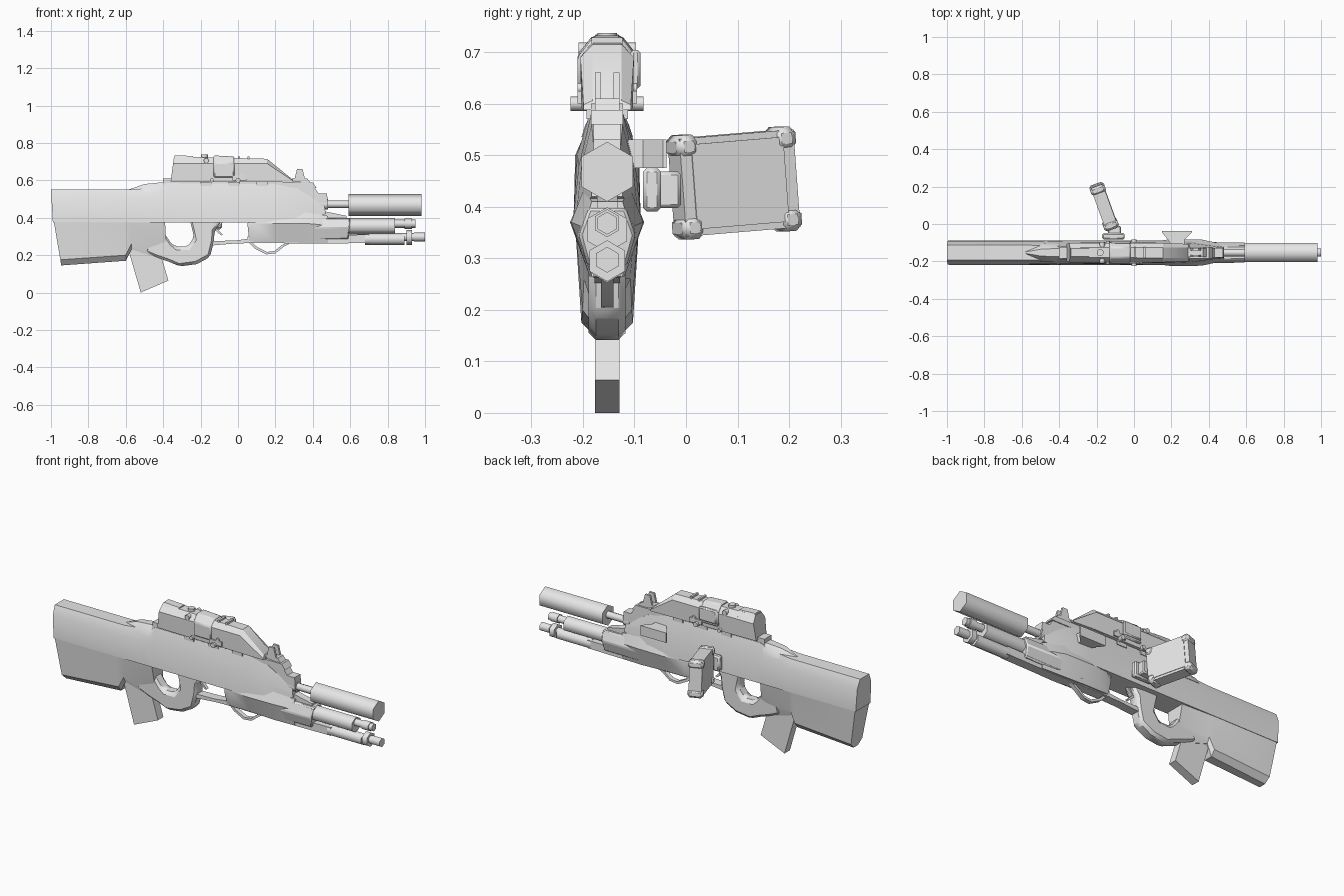
import bpy, bmesh, math
from mathutils import Matrix, Vector

CY = -0.153  # centre plane of the rifle
grey = bpy.data.materials.new("plain_grey")
grey.diffuse_color = (0.8, 0.8, 0.8, 1)


def finish(name, bm, angle=30, bevel=0):
    bmesh.ops.remove_doubles(bm, verts=bm.verts, dist=0.0005)
    bmesh.ops.recalc_face_normals(bm, faces=bm.faces)
    me = bpy.data.meshes.new(name)
    bm.to_mesh(me)
    bm.free()
    me.materials.append(grey)
    ob = bpy.data.objects.new(name, me)
    bpy.context.collection.objects.link(ob)
    if bevel:
        mod = ob.modifiers.new("bevel", "BEVEL")
        mod.width, mod.segments, mod.limit_method = bevel, 1, 'ANGLE'
    bpy.ops.object.select_all(action='DESELECT')
    ob.select_set(True)
    bpy.context.view_layer.objects.active = ob
    bpy.ops.object.shade_smooth_by_angle(angle=math.radians(angle))
    return ob


def rings(bm, loops, closed=False):
    vs = [[bm.verts.new(p) for p in lp] for lp in loops]
    n = len(vs[0])
    for a, b in zip(vs, vs[1:] + (vs[:1] if closed else [])):
        for i in range(n):
            bm.faces.new((a[i], a[(i + 1) % n], b[(i + 1) % n], b[i]))
    if not closed:
        bm.faces.new(vs[0])
        bm.faces.new(vs[-1])


def loft(name, stations, angle=30, bevel=0):
    """Stations: x low, x high, then z and half width of bottom, middle, top."""
    loops = []
    for xb, xt, zb, wb, zm, wm, zt, wt in stations:
        xm = xb + (xt - xb) * (zm - zb) / (zt - zb)
        half = [(xb, wb, zb), (xm, wm, zm), (xt, wt, zt)]
        loops.append([(x, CY + w, z) for x, w, z in half]
                     + [(x, CY - w, z) for x, w, z in reversed(half)])
    bm = bmesh.new()
    rings(bm, loops)
    return finish(name, bm, angle, bevel)


def prism(name, outline, half, y=CY, bevel=0):
    bm = bmesh.new()
    rings(bm, [[(x, y + s * half, z) for x, z in outline] for s in (-1, 1)])
    return finish(name, bm, 30, bevel)


def ribbon(name, pairs, half, bevel=0):
    bm = bmesh.new()
    rings(bm, [[(o[0], CY - half, o[1]), (o[0], CY + half, o[1]),
                (i[0], CY + half, i[1]), (i[0], CY - half, i[1])] for o, i in pairs])
    return finish(name, bm, 40, bevel)


def tube(name, start, end, r, sides=6, angle=65):
    a, b = Vector(start), Vector(end)
    d = (b - a).normalized()
    up = Vector((0, 0, 1)) if abs(d.z) < 0.9 else Vector((1, 0, 0))
    side = d.cross(up)
    bm = bmesh.new()
    rings(bm, [[p + r * (up * math.cos(t) + side * math.sin(t))
                for t in (2 * math.pi * k / sides for k in range(sides))] for p in (a, b)])
    return finish(name, bm, angle)


def xtube(name, x0, x1, z, r, sides=6):
    return tube(name, (x0, CY, z), (x1, CY, z), r, sides)


def box(name, size, matrix, bevel=0):
    bm = bmesh.new()
    bmesh.ops.create_cube(bm, size=1, matrix=matrix @ Matrix.Diagonal((*size, 1)))
    return finish(name, bm, 30, bevel)


# Main body and stock
loft("upper_body", [
    (-0.99, -1.0, .375, .065, .50, .062, .55, .040),
    (-0.57, -0.57, .375, .065, .50, .062, .55, .040),
    (-0.42, -0.42, .375, .065, .50, .060, .565, .036),
    (-0.38, -0.38, .375, .065, .50, .058, .585, .033),
    (0.20, 0.20, .375, .066, .48, .055, .58, .031),
    (0.31, 0.31, .385, .060, .48, .050, .56, .030),
    (0.47, 0.46, .42, .030, .445, .030, .47, .022)])
loft("lower_stock", [
    (-0.945, -0.985, .145, .020, .175, .050, .38, .063),
    (-0.60, -0.60, .17, .025, .20, .048, .38, .063),
    (-0.57, -0.57, .23, .030, .26, .045, .38, .062),
    (-0.38, -0.39, .17, .018, .26, .034, .38, .055)])
loft("cheek_bump", [
    (-0.58, -0.58, .535, .010, .542, .010, .552, .004),
    (-0.50, -0.50, .535, .050, .555, .040, .58, .018),
    (-0.42, -0.42, .535, .050, .560, .042, .588, .022),
    (-0.37, -0.37, .535, .040, .565, .036, .588, .022)], 45)

# Thumbhole grip, guard and trigger
ribbon("thumbhole_grip", [
    ((-.50, .215), (-.46, .375)), ((-.43, .185), (-.39, .31)), ((-.37, .165), (-.36, .268)),
    ((-.31, .14), (-.335, .246)), ((-.22, .152), (-.27, .246)), ((-.15, .19), (-.235, .295)),
    ((-.13, .27), (-.245, .34)), ((-.125, .33), (-.255, .38)), ((-.09, .38), (-.25, .40))],
    .036, .014)
ribbon("trigger_guard", [((-.16, .25), (-.16, .275)), ((-.02, .262), (-.02, .278)),
                         ((.08, .265), (.08, .29))], .025)
ribbon("trigger", [((-.09, .385), (-.07, .385)), ((-.13, .342), (-.113, .342)),
                   ((-.09, .305), (-.08, .31))], .009)
prism("magazine", [(-.64, .40), (-.578, .20), (-.52, 0), (-.372, .064), (-.41, .19), (-.46, .36)], .024)

# Top rail and front ramp
prism("top_rail", [(-.40, .56), (-.40, .61), (-.33, .61), (-.32, .60), (.30, .60),
                   (.30, .588), (.40, .588), (.42, .56)], .031)
prism("front_ramp", [(.26, .55), (.30, .58), (.40, .575), (.43, .53), (.475, .53),
                     (.48, .49), (.45, .45)], .026)
prism("front_sight_base", [(.27, .595), (.29, .61), (.37, .61), (.39, .585)], .024)
for s in (-1, 1):
    prism("front_sight_post", [(.30, .60), (.315, .66), (.345, .66), (.36, .60)], .006, CY + s * .018)
for x in (-.2, -.05, .1):
    prism("rail_side_lug", [(x, .57), (x, .59), (x + .06, .59), (x + .06, .57)], .040)

# Scope with mounting band and adjustment knobs
loft("scope_body", [
    (-.36, -.342, .595, .046, .69, .052, .727, .026),
    (.155, .155, .592, .050, .69, .052, .715, .028),
    (.298, .290, .588, .046, .598, .046, .606, .028)])
loft("scope_eyepiece", [
    (-.355, -.338, .61, .040, .70, .044, .734, .022),
    (-.24, -.24, .61, .040, .70, .044, .730, .022)])
loft("scope_band", [
    (-.13, -.13, .615, .057, .695, .058, .733, .028),
    (-.02, -.02, .615, .057, .690, .058, .727, .028)], bevel=.006)
box("scope_side_box", (.11, .02, .075), Matrix.Translation((-.07, CY + .055, .667)), .006)
tube("top_knob", (-.18, CY, .71), (-.18, CY, .737), .019, 8)
for s in (-1, 1):
    for x, z, r, w in ((0.0, .60, .014, .071), (-.14, .60, .011, .062),
                       (-.17, .705, .014, .056), (0.02, .63, .010, .058)):
        tube("side_knob", (x, CY + s * .03, z), (x, CY + s * w, z), r, 8)
    prism("scope_clamp", [(-.03, .60), (-.03, .625), (.045, .625), (.045, .60)], .005, CY + s * .053)
for x in (0.0, .05):
    prism("band_rib", [(x, .69), (x, .728), (x + .012, .728), (x + .012, .69)], .03)

# Barrel and suppressor
xtube("barrel", .40, .60, .472, .020, 8)
xtube("barrel_collar", .44, .48, .472, .029, 8)
xtube("suppressor", .59, .98, .468, .058)

# Underbarrel launcher
loft("launcher_housing", [
    (.06, .05, .275, .030, .34, .042, .37, .040),
    (.09, .09, .27, .034, .37, .058, .40, .050),
    (.20, .20, .27, .034, .37, .072, .42, .050),
    (.36, .36, .265, .034, .37, .070, .435, .045),
    (.48, .48, .265, .030, .36, .045, .41, .030)])
loft("launcher_fore_end", [
    (.18, .17, .29, .040, .345, .058, .385, .040),
    (.24, .24, .285, .040, .345, .060, .398, .040),
    (.59, .60, .285, .038, .345, .055, .398, .036)], bevel=.006)
prism("launcher_top_link", [(.34, .40), (.38, .435), (.46, .435), (.58, .41), (.58, .38)], .02)
xtube("launcher_barrel", .58, .84, .355, .044)
xtube("launcher_muzzle", .84, .95, .368, .022)
xtube("muzzle_ring", .89, .93, .368, .027)
prism("launcher_underside", [(.05, .265), (.05, .30), (.70, .31), (.70, .265), (.47, .262)], .026)
xtube("lower_tube", .68, .89, .286, .033)
xtube("lower_tube_neck", .88, .95, .297, .022)
xtube("lower_tube_ring", .90, .93, .295, .040)
xtube("lower_tube_tip", .94, 1.0, .297, .025)
ribbon("launcher_guard", [((.05, .275), (.06, .285)), ((.09, .235), (.10, .245)),
                          ((.15, .204), (.155, .217)), ((.20, .21), (.195, .222)),
                          ((.245, .245), (.23, .25)), ((.29, .27), (.27, .275))], .012)

# Handle plate on the far side
bm = bmesh.new()
rings(bm, [[(x0, y, .475), (x1, y, .475), (x1, y, .53), (x0, y, .53)]
           for x0, x1, y in ((.20, .27, CY + .04), (.18, .27, CY + .07), (.15, .31, CY + .108), (.15, .31, CY + .115))])
finish("side_handle", bm)

# Side display on its hinge arm
box("hinge_base", (.12, .035, .085), Matrix.Translation((-.11, -.066, .433)), .008)
box("hinge_block", (.07, .07, .07), Matrix.Translation((-.105, -.045, .433)), .006)
frame = (Matrix.Translation((-.16, .093, .446)) @ Matrix.Rotation(math.radians(20), 4, 'Z')
         @ Matrix.Rotation(math.radians(4.5), 4, 'X'))
box("display_body", (.068, .236, .19), frame)
box("display_screen", (.008, .19, .165), frame @ Matrix.Translation((.033, 0, 0)))
for sy in (-1, 1):
    for sz in (-1, 1):
        box("display_corner", (.082, .045, .045),
            frame @ Matrix.Translation((0, sy * .101, sz * .079)), .012)
